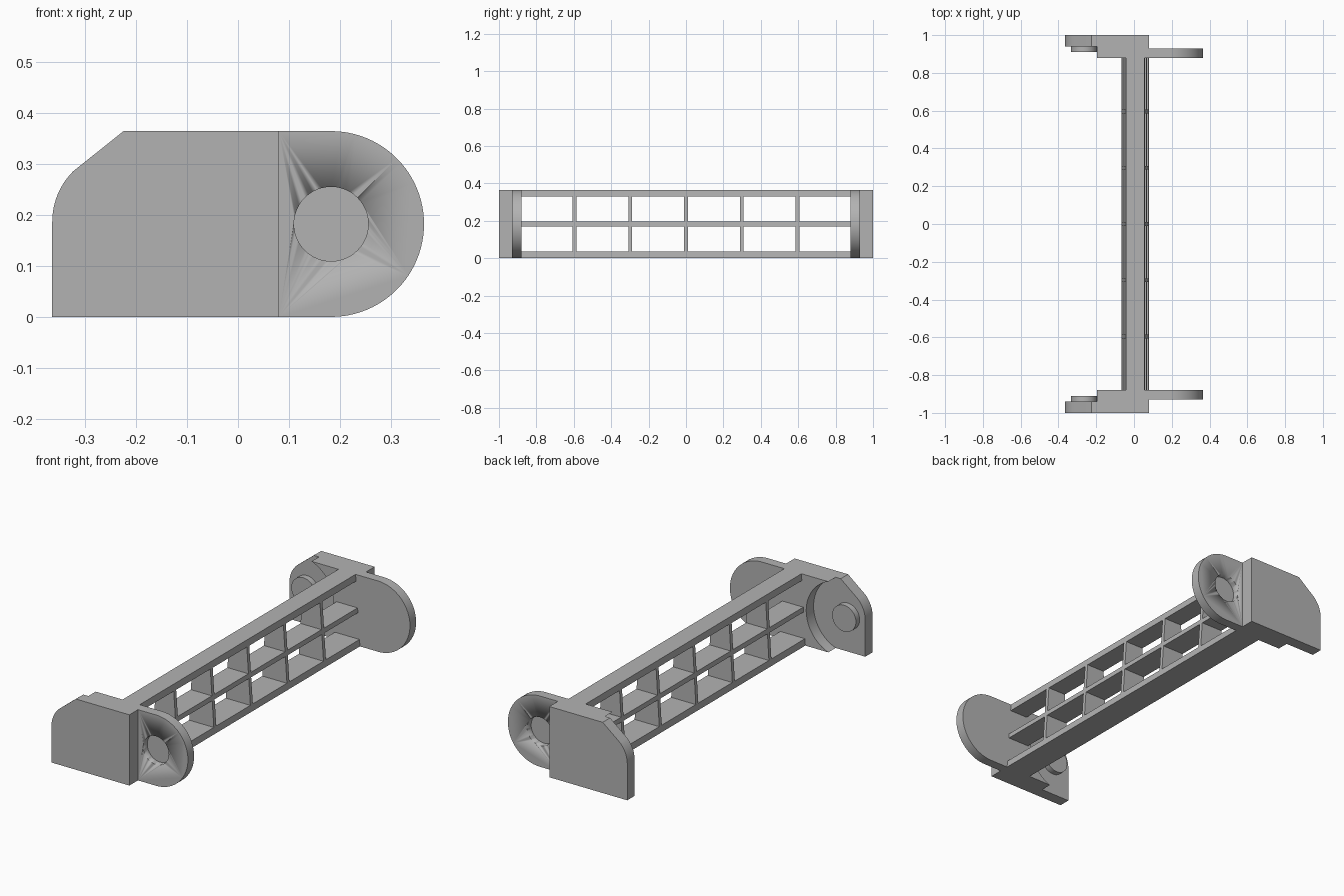
import bpy, bmesh
from math import sin, cos, pi, radians, asin
from mathutils import Vector

cube = bpy.data.objects.get("Cube")
if cube:
    bpy.data.objects.remove(cube, do_unlink=True)

grey = bpy.data.materials.new("plain_grey")
grey.use_nodes = True
grey.diffuse_color = (0.45, 0.45, 0.45, 1)
grey.node_tree.nodes["Principled BSDF"].inputs["Base Color"].default_value = (0.45, 0.45, 0.45, 1)

H = 0.365            # height of the link
MID = H / 2          # height of the pivot axis
BODY_X = 0.08        # where the end block meets the ear
PIN_X, EAR_X = -0.265, 0.183


def arc(cx, cz, r, a0, a1, n=32):
    """Points on an arc in the xz plane, angles in radians."""
    return [(cx + r * cos(a0 + (a1 - a0) * i / n),
             cz + r * sin(a0 + (a1 - a0) * i / n)) for i in range(n + 1)]


def extrude(name, profile, y0, y1, mirror=False):
    """Extrude an xz profile from y0 to y1, optionally mirrored to both ends."""
    bm = bmesh.new()
    face = bm.faces.new([bm.verts.new((x, y0, z)) for x, z in profile])
    ext = bmesh.ops.extrude_face_region(bm, geom=[face])
    moved = [v for v in ext["geom"] if isinstance(v, bmesh.types.BMVert)]
    bmesh.ops.translate(bm, verts=moved, vec=Vector((0, y1 - y0, 0)))
    bmesh.ops.recalc_face_normals(bm, faces=bm.faces)
    mesh = bpy.data.meshes.new(name)
    bm.to_mesh(mesh)
    bm.free()
    mesh.materials.append(grey)
    obj = bpy.data.objects.new(name, mesh)
    bpy.context.collection.objects.link(obj)
    bpy.ops.object.select_all(action="DESELECT")
    obj.select_set(True)
    bpy.context.view_layer.objects.active = obj
    bpy.ops.object.shade_smooth_by_angle(angle=radians(30))
    if mirror:
        mod = obj.modifiers.new("both_ends", "MIRROR")
        mod.use_axis = (False, True, False)
        mod.use_mirror_merge = False
    return obj


# Outer cheek plates with a chamfered, rounded upper corner
corner = arc(-0.225, 0.187, 0.14, pi, pi * 0.75, 12)
cheek = [(BODY_X, 0), (-0.365, 0)] + corner + [(-0.225, H), (BODY_X, H)]
extrude("cheek_plate", cheek, -1, -0.94, True)

# Inner blocks, hollowed by an arc that clears the neighbouring ear
clear = 0.195
half = asin(MID / clear)
block = [(BODY_X, 0)] + arc(PIN_X, MID, clear, -half, half) + [(BODY_X, H)]
extrude("end_block", block, -0.94, -0.88, True)

# Pivot pins on the inside of the cheeks
extrude("pivot_pin", arc(PIN_X, MID, 0.068, 0, 2 * pi, 48)[:-1], -0.94, -0.91, True)

# Round ears with a blind socket on the outer side
ear_profile = [(BODY_X, 0)] + arc(EAR_X, MID, MID, -pi / 2, pi / 2, 48) + [(BODY_X, H)]
ear = extrude("ear", ear_profile, -0.93, -0.88, True)
cutter = extrude("socket_cutter", arc(EAR_X, MID, 0.073, 0, 2 * pi, 48)[:-1], -0.96, -0.897)
cutter.hide_render = True
cut = ear.modifiers.new("socket", "BOOLEAN")
cut.operation, cut.solver, cut.object = "DIFFERENCE", "EXACT", cutter
bpy.context.view_layer.objects.active = ear
bpy.ops.object.modifier_move_to_index(modifier="socket", index=0)
bpy.ops.object.modifier_apply(modifier="socket")
bpy.data.objects.remove(cutter, do_unlink=True)


def taper(z0, z1):
    """Slice of the crossbar section, which widens towards the bottom."""
    def left(z): return -0.065 + 0.022 * z / H
    def right(z): return BODY_X - 0.025 * z / H
    return [(left(z0), z0), (right(z0), z0), (right(z1), z1), (left(z1), z1)]


# Three long rails of the crossbar
for name, z0, z1 in (("bottom_rail", 0, 0.035), ("middle_rail", 0.17, 0.195), ("top_rail", 0.33, H)):
    extrude(name, taper(z0, z1), -0.88, 0.88)

# Upright dividers between the rails
for i in range(-2, 3):
    y = i * 0.298
    for level, z0, z1 in (("lower", 0.035, 0.17), ("upper", 0.195, 0.33)):
        extrude(f"{level}_divider_{i + 3}", taper(z0, z1), y - 0.01, y + 0.01)
